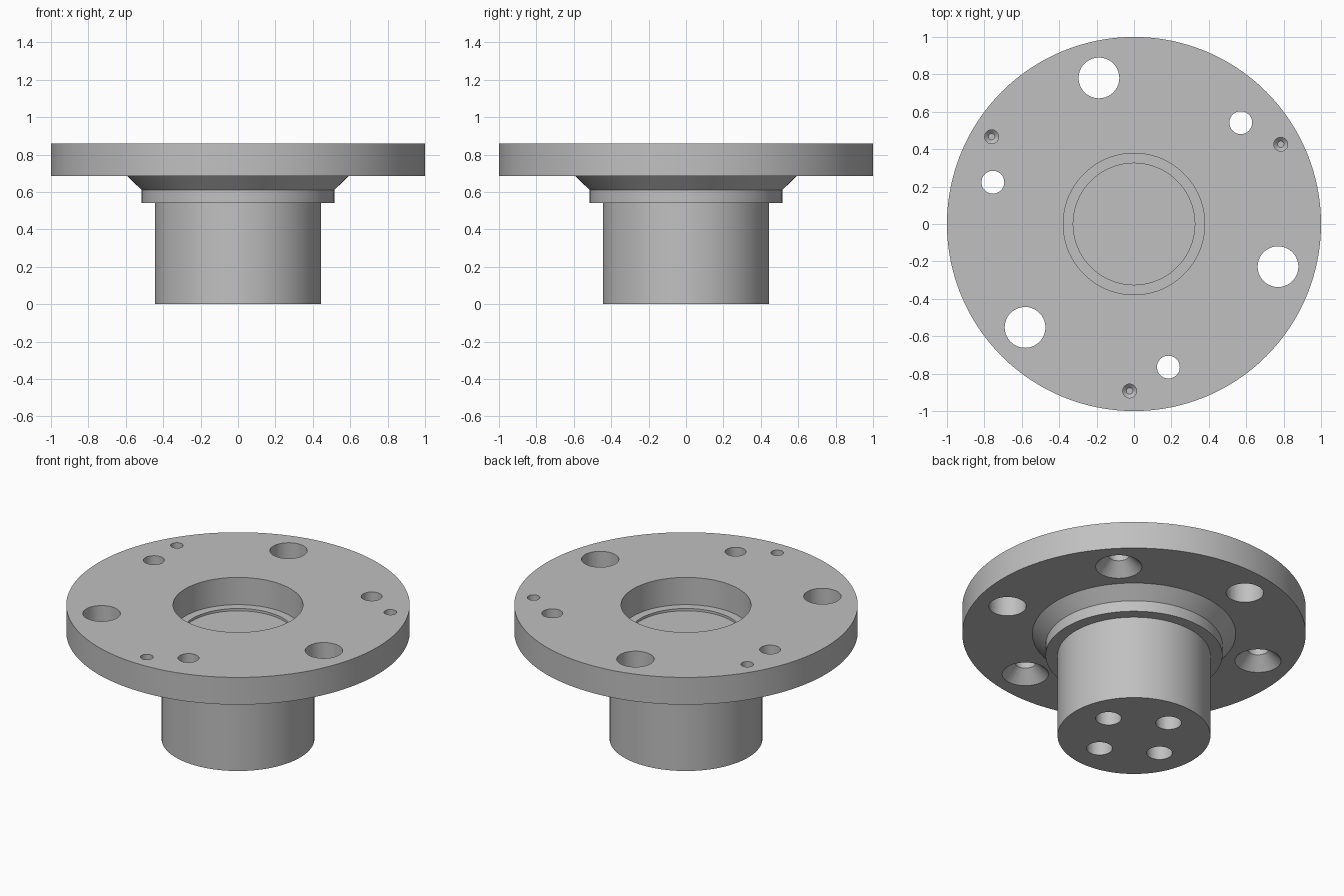
import bpy, bmesh, math
from mathutils import Matrix

if "Cube" in bpy.data.objects:
    bpy.data.objects.remove(bpy.data.objects["Cube"], do_unlink=True)

# Single grey metal
metal = bpy.data.materials.new("grey metal")
metal.use_nodes = True
grey = (0.53, 0.53, 0.53, 1)
metal.diffuse_color = grey
metal.node_tree.nodes["Principled BSDF"].inputs["Base Color"].default_value = grey


def lathe(bm, profile, steps, x=0.0, y=0.0):
    """Spin a closed (radius, height) profile around a vertical axis at x, y."""
    part = bmesh.new()
    verts = [part.verts.new((r, 0, z)) for r, z in profile]
    edges = [part.edges.new(pair) for pair in zip(verts, verts[1:])]
    bmesh.ops.spin(part, geom=verts + edges, cent=(0, 0, 0), axis=(0, 0, 1),
                   angle=math.tau, steps=steps)
    bmesh.ops.remove_doubles(part, verts=part.verts, dist=1e-5)
    bmesh.ops.recalc_face_normals(part, faces=part.faces)
    bmesh.ops.transform(part, matrix=Matrix.Translation((x, y, 0)), verts=part.verts)
    mesh = bpy.data.meshes.new("part")
    part.to_mesh(mesh)
    part.free()
    bm.from_mesh(mesh)
    bpy.data.meshes.remove(mesh)


def to_object(bm, name):
    mesh = bpy.data.meshes.new(name)
    bm.to_mesh(mesh)
    bm.free()
    mesh.materials.append(metal)
    obj = bpy.data.objects.new(name, mesh)
    bpy.context.collection.objects.link(obj)
    return obj


def hole_circle(bm, profile, count, radius, start, steps=40):
    """Repeat one hole shape evenly around a bolt circle."""
    for i in range(count):
        a = math.radians(start) + math.tau * i / count
        lathe(bm, profile, steps, radius * math.cos(a), radius * math.sin(a))


TOP, UNDER = 0.86, 0.685

# Body: barrel, collar, cone, flange and stepped recess
body = bmesh.new()
lathe(body, [(0, 0), (0.445, 0), (0.445, 0.54), (0.515, 0.54), (0.515, 0.61),
             (0.592, UNDER), (1, UNDER), (1, TOP), (0.378, TOP), (0.378, UNDER),
             (0.325, UNDER), (0.325, 0.67), (0, 0.67)], 128)
flange = to_object(body, "flanged_hub")

holes = bmesh.new()
# Large plain through holes
hole_circle(holes, [(0, 0.6), (0.109, 0.6), (0.109, 0.95), (0, 0.95)], 3, 0.803, 103.5)
# Screw holes countersunk from below
hole_circle(holes, [(0, 0.65), (0.135, 0.65), (0.135, UNDER), (0.061, 0.76),
                    (0.061, 0.95), (0, 0.95)], 3, 0.787, 43.5)
# Small blind holes with tapered ends in the top face
hole_circle(holes, [(0, 0.735), (0.017, 0.735), (0.037, 0.755),
                    (0.037, 0.95), (0, 0.95)], 3, 0.893, 28.5, 24)
# Blind holes in the barrel end
hole_circle(holes, [(0, -0.1), (0.075, -0.1), (0.075, 0.3), (0, 0.3)], 4, 0.25, 13.5)
cutter = to_object(holes, "hole_cutter")
cutter.hide_render = True

# Cut the holes
cut = flange.modifiers.new("holes", 'BOOLEAN')
cut.operation = 'DIFFERENCE'
cut.solver = 'EXACT'
cut.object = cutter
bpy.ops.object.select_all(action='DESELECT')
bpy.context.view_layer.objects.active = flange
flange.select_set(True)
bpy.ops.object.modifier_apply(modifier=cut.name)
bpy.data.objects.remove(cutter, do_unlink=True)

bpy.ops.object.shade_smooth_by_angle(angle=math.radians(25))
